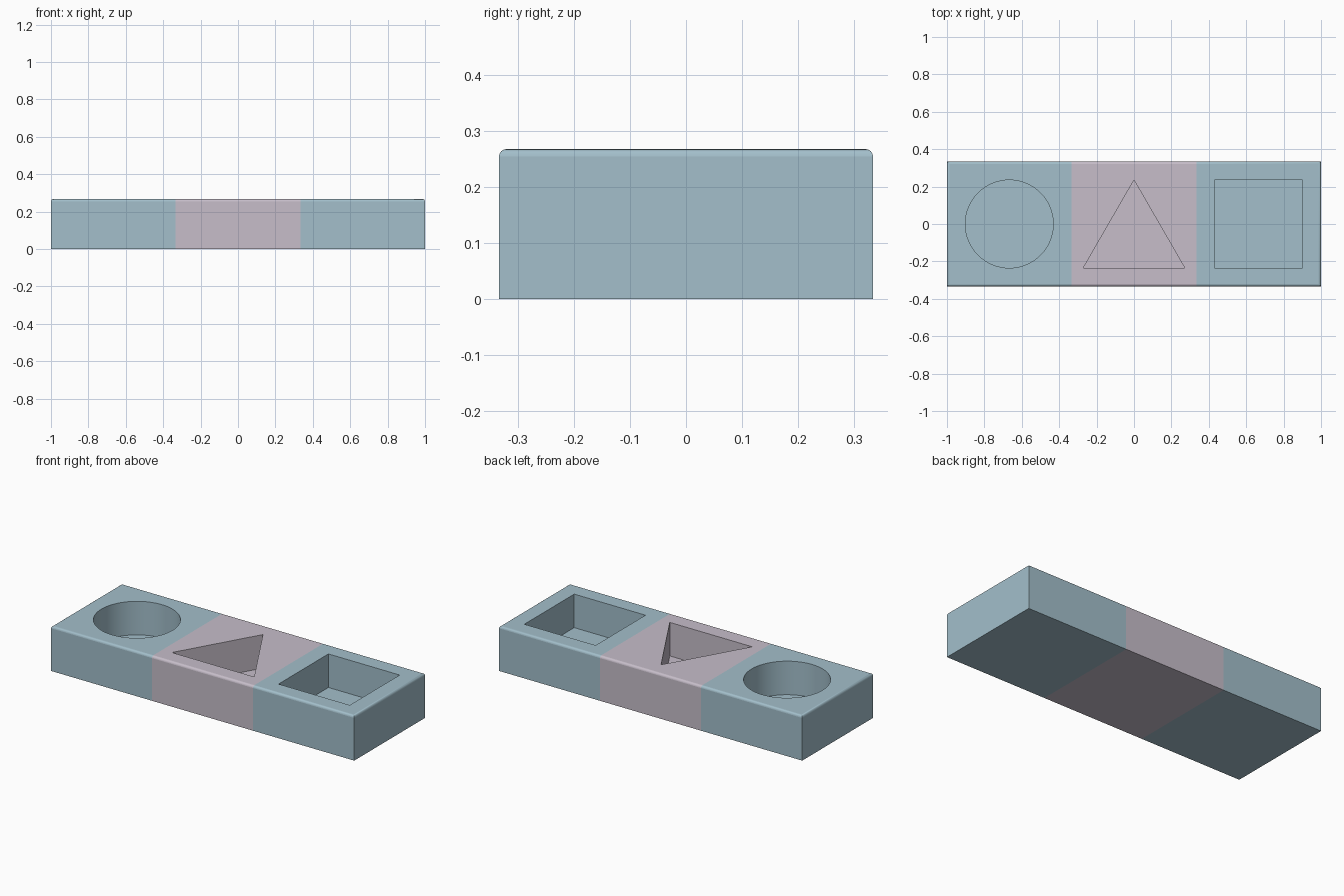
import bpy, bmesh, math
from mathutils import Matrix, Vector

if "Cube" in bpy.data.objects:
    bpy.data.objects.remove(bpy.data.objects["Cube"])

LENGTH, WIDTH, HEIGHT = 2.0, 0.667, 0.267
THIRD = LENGTH / 3
POCKET, FLOOR = 0.235, 0.067      # pocket half-size, pocket floor height


def srgb(r, g, b):
    def lin(c):
        c /= 255
        return c / 12.92 if c <= 0.04045 else ((c + 0.055) / 1.055) ** 2.4
    return (lin(r), lin(g), lin(b), 1.0)


def material(name, color):
    m = bpy.data.materials.new(name)
    m.use_nodes = True
    m.diffuse_color = color
    bsdf = m.node_tree.nodes["Principled BSDF"]
    bsdf.inputs["Base Color"].default_value = color
    bsdf.inputs["Roughness"].default_value = 0.6
    return m


def make_object(name, bm):
    me = bpy.data.meshes.new(name)
    bm.to_mesh(me)
    bm.free()
    ob = bpy.data.objects.new(name, me)
    bpy.context.collection.objects.link(ob)
    return ob


def pocket_cutter(name, outline):
    """Upright prism from an outline, reaching above the top of the tray."""
    bm = bmesh.new()
    face = bm.faces.new([bm.verts.new((x, y, FLOOR)) for x, y in outline])
    ext = bmesh.ops.extrude_face_region(bm, geom=[face])["geom"]
    bmesh.ops.translate(bm, vec=(0, 0, HEIGHT),
                        verts=[v for v in ext if isinstance(v, bmesh.types.BMVert)])
    bmesh.ops.recalc_face_normals(bm, faces=bm.faces)
    ob = make_object(name, bm)
    ob.hide_render = True
    return ob


blue = material("dusty blue", srgb(163, 191, 203))
pink = material("dusty mauve", srgb(199, 190, 202))

# Tray body: box with a rounded top rim, split into three sections
bm = bmesh.new()
bmesh.ops.create_cube(bm, size=1, matrix=Matrix.Translation((0, 0, HEIGHT / 2))
                      @ Matrix.Diagonal((LENGTH, WIDTH, HEIGHT, 1)))
rim = [e for e in bm.edges if all(v.co.z > HEIGHT / 2 for v in e.verts)]
bmesh.ops.bevel(bm, geom=rim, offset=0.013, segments=4, profile=0.5, affect='EDGES')
for x in (-THIRD / 2, THIRD / 2):
    bmesh.ops.bisect_plane(bm, geom=bm.verts[:] + bm.edges[:] + bm.faces[:],
                           plane_co=(x, 0, 0), plane_no=(1, 0, 0))
tray = make_object("shape_tray", bm)
tray.data.materials.append(blue)
tray.data.materials.append(pink)

# Pockets: circle, triangle and square
p, half_base = POCKET, 2 * POCKET / math.sqrt(3)
turns = [2 * math.pi * i / 64 for i in range(64)]
cutters = [
    pocket_cutter("round_cutter", [(-THIRD + p * math.cos(a), p * math.sin(a)) for a in turns]),
    pocket_cutter("triangle_cutter", [(-half_base, -p), (half_base, -p), (0, p)]),
    pocket_cutter("square_cutter", [(THIRD + sx * p, sy * p)
                                    for sx, sy in ((-1, -1), (1, -1), (1, 1), (-1, 1))]),
]
bpy.ops.object.select_all(action='DESELECT')
bpy.context.view_layer.objects.active = tray
tray.select_set(True)
for cutter in cutters:
    mod = tray.modifiers.new(cutter.name, 'BOOLEAN')
    mod.operation, mod.solver, mod.object = 'DIFFERENCE', 'EXACT', cutter
    bpy.ops.object.modifier_apply(modifier=mod.name)
    bpy.data.objects.remove(cutter)

# Smooth the rim and round wall, keep flat faces flat; colour the middle third
bpy.ops.object.shade_smooth_by_angle(angle=math.radians(30))
for f in tray.data.polygons:
    if max(abs(c) for c in f.normal) > 0.9999:
        f.use_smooth = False
    f.material_index = 1 if abs(f.center.x) < THIRD / 2 else 0
